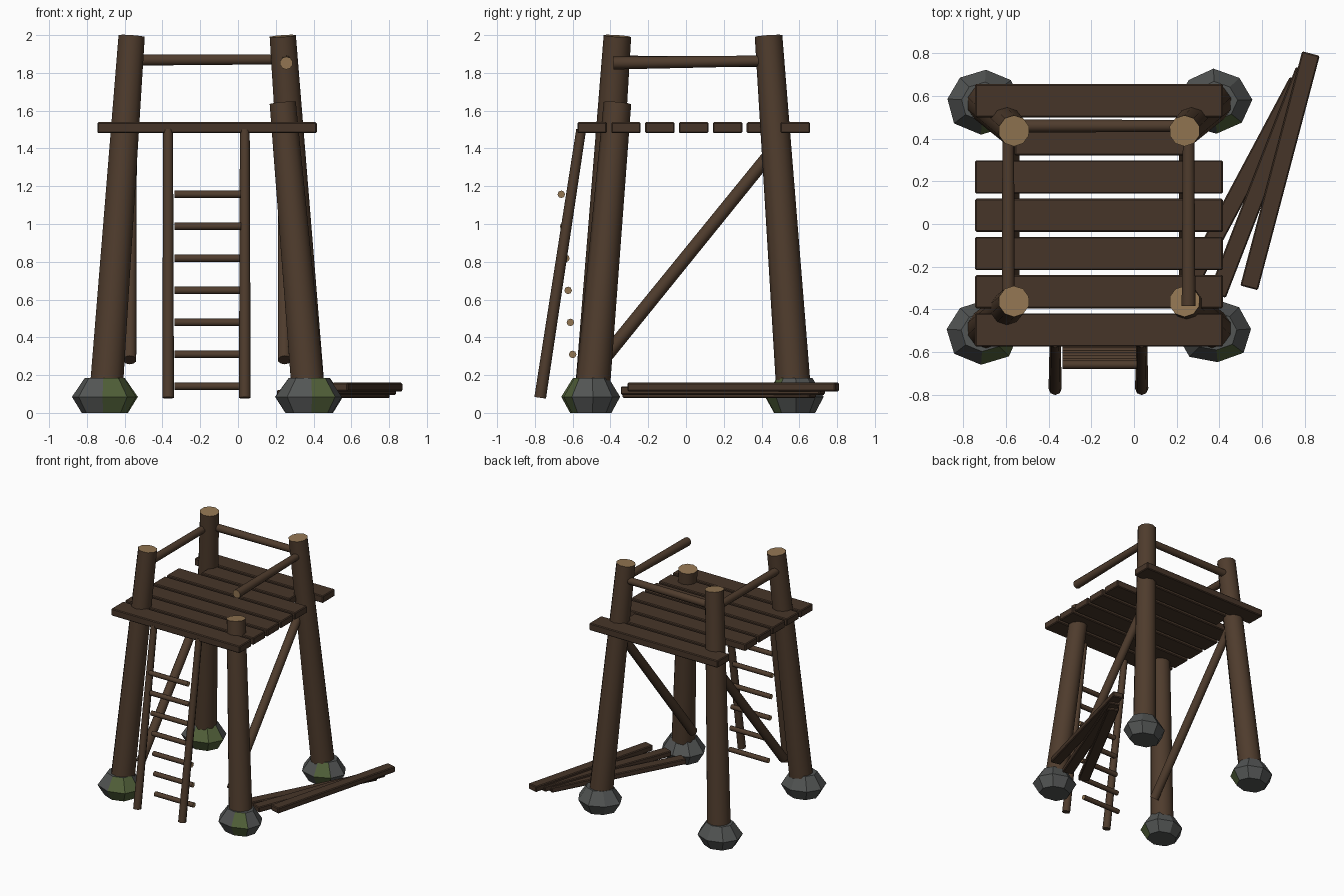
import bpy, bmesh, math, random
from mathutils import Vector, Matrix

if "Cube" in bpy.data.objects:
    bpy.data.objects.remove(bpy.data.objects["Cube"])

random.seed(4)


def material(name, rgb):
    m = bpy.data.materials.new(name)
    m.diffuse_color = (*rgb, 1)
    m.use_nodes = True
    m.node_tree.nodes["Principled BSDF"].inputs["Base Color"].default_value = m.diffuse_color
    return m


WOOD = material("brown wood", (0.078, 0.045, 0.026))
PLANK = material("dark plank wood", (0.062, 0.036, 0.022))
CUT = material("cut wood", (0.29, 0.18, 0.085))
STONE = material("grey stone", (0.085, 0.09, 0.088))
MOSS = material("green moss", (0.085, 0.12, 0.042))


def add_object(name, bm, mats):
    mesh = bpy.data.meshes.new(name)
    bmesh.ops.recalc_face_normals(bm, faces=bm.faces)
    bm.to_mesh(mesh)
    bm.free()
    for m in mats:
        mesh.materials.append(m)
    ob = bpy.data.objects.new(name, mesh)
    bpy.context.collection.objects.link(ob)
    return ob


def pole(name, a, b, r1, r2, sides=10, cut_ends=True):
    """Tapered round log from a to b, with pale sawn ends."""
    a, b = Vector(a), Vector(b)
    d = b - a
    bm = bmesh.new()
    rot = Vector((0, 0, 1)).rotation_difference(d).to_matrix().to_4x4()
    bmesh.ops.create_cone(bm, cap_ends=True, segments=sides, radius1=r1, radius2=r2,
                          depth=d.length, matrix=Matrix.Translation((a + b) / 2) @ rot)
    for f in bm.faces:
        if len(f.verts) > 4:
            f.material_index = 1 if cut_ends else 0
        else:
            f.smooth = True
    for e in bm.edges:
        if any(len(f.verts) > 4 for f in e.link_faces):
            e.smooth = False
    return add_object(name, bm, [WOOD, CUT])


def plank(name, centre, size, angle=0.0):
    bm = bmesh.new()
    bmesh.ops.create_cube(bm, size=1, matrix=Matrix.Diagonal((*size, 1)))
    bmesh.ops.bevel(bm, geom=bm.edges[:], offset=0.006, segments=1, affect='EDGES')
    ob = add_object(name, bm, [PLANK])
    ob.location = centre
    ob.rotation_euler.z = angle
    return ob


def stone(name, x, y):
    """Faceted footing stone, mossy on its front right side."""
    bm = bmesh.new()
    n, rings = 8, []
    turn = random.uniform(-0.12, 0.12)
    jit = [random.uniform(0.93, 1.04) for _ in range(n)]
    for z, r in ((0, 0.125), (0.085, 0.178), (0.185, 0.108)):
        rings.append([bm.verts.new((x + r * jit[i] * math.cos(turn + i * math.tau / n),
                                    y + 0.87 * r * jit[i] * math.sin(turn + i * math.tau / n), z))
                      for i in range(n)])
    for lo, hi in zip(rings, rings[1:]):
        for i in range(n):
            j = (i + 1) % n
            f = bm.faces.new((lo[i], lo[j], hi[j], hi[i]))
            c = f.calc_center_median() - Vector((x, y, 0))
            c.z = 0
            if c.normalized().dot(Vector((0.64, -0.77, 0))) > 0.85:
                f.material_index = 1
    bm.faces.new(rings[0])
    bm.faces.new(rings[-1])
    return add_object(name, bm, [STONE, MOSS])


CX, CY = -0.163, 0.037

# Corner posts on footing stones; the front right post is broken short
for sx, xn in ((-1, "left"), (1, "right")):
    for sy, yn in ((-1, "front"), (1, "back")):
        top = 1.64 if (sx, sy) == (1, -1) else 1.995
        pole(f"{yn}_{xn}_post", (CX + sx * 0.536, CY + sy * 0.534, 0.1),
             (CX + sx * 0.4, CY + sy * 0.4, top), 0.092, 0.073)
        stone(f"{yn}_{xn}_stone", CX + sx * 0.543, CY + sy * 0.54)
    # Diagonal side brace
    pole(f"{xn}_brace", (CX + sx * 0.41, -0.44, 0.28), (CX + sx * 0.405, 0.46, 1.39),
         0.036, 0.034, cut_ends=False)

# Platform planks; the sixth is fitted between the back posts
for i in range(7):
    y = -0.497 + i * 0.1793
    x0, x1 = (-0.56, 0.24) if i == 5 else (-0.745, 0.417)
    plank(f"platform_plank_{i + 1}", ((x0 + x1) / 2, y, 1.51), (x1 - x0, 0.156, 0.058))

# Top hand rails
pole("back_rail", (-0.57, 0.46, 1.868), (0.24, 0.46, 1.872), 0.031, 0.028)
pole("left_rail", (-0.59, -0.36, 1.86), (-0.59, 0.44, 1.86), 0.031, 0.029)
pole("right_rail", (0.256, -0.385, 1.852), (0.256, 0.44, 1.864), 0.034, 0.028)

# Ladder
for n, x in (("left", -0.37), ("right", 0.036)):
    pole(f"ladder_{n}_rail", (x, -0.772, 0.08), (x, -0.555, 1.5), 0.031, 0.026, 8, False)
for i in range(7):
    y, z = -0.588 - i * 0.012, 0.14 + i * 0.1695
    pole(f"ladder_rung_{i + 1}", (-0.335, y, z), (0.015, y, z), 0.02, 0.02, 8)

# Loose boards stacked beside the tower
plank("loose_board_bottom", (0.505, 0.176, 0.1), (0.085, 1.12, 0.044), -0.49)
plank("loose_board_middle", (0.595, 0.195, 0.118), (0.085, 1.13, 0.044), -0.37)
plank("loose_board_top", (0.685, 0.25, 0.137), (0.085, 1.137, 0.046), -0.258)
